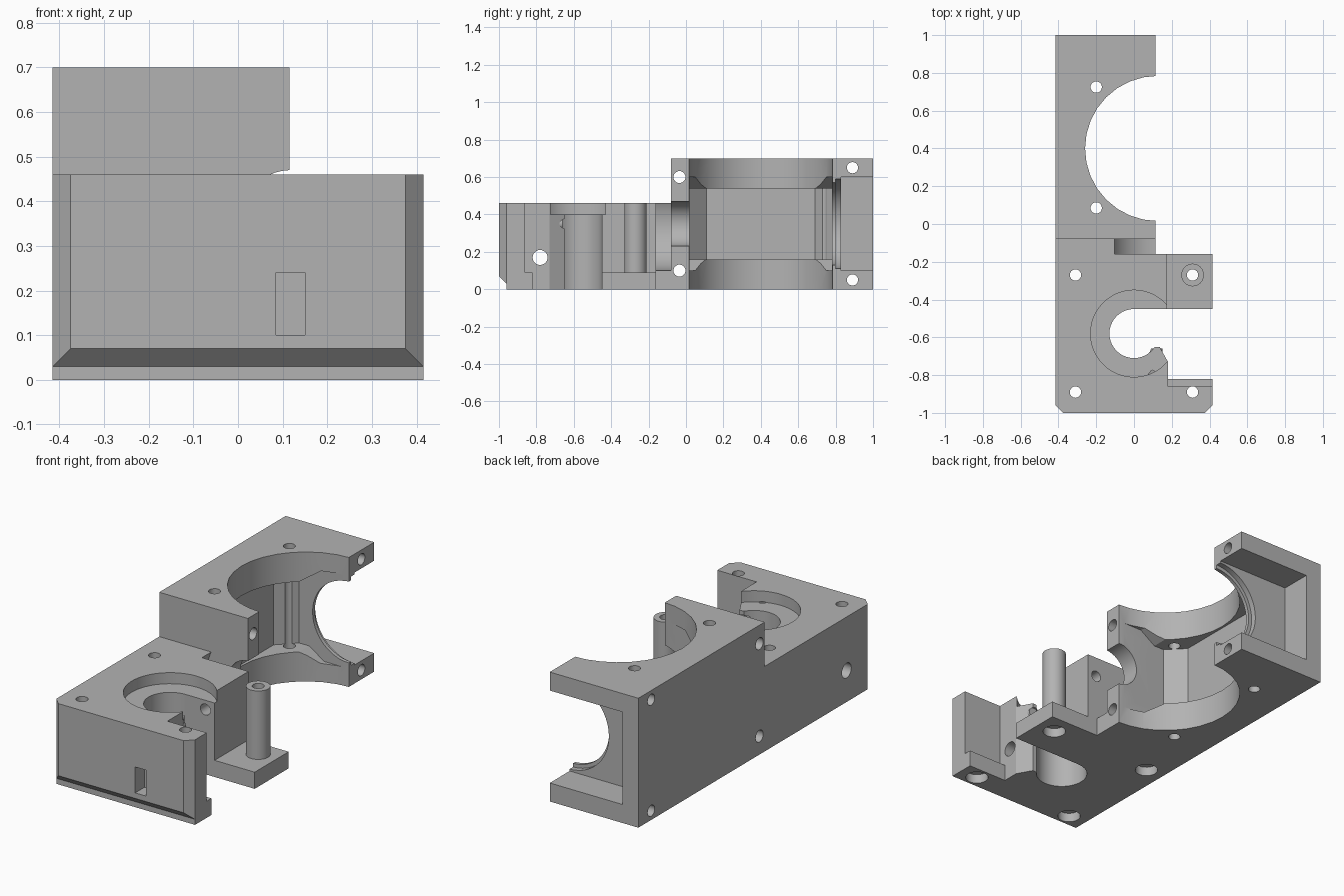
import bpy, bmesh, math
from mathutils import Matrix, Vector

if "Cube" in bpy.data.objects:
    bpy.data.objects.remove(bpy.data.objects["Cube"])

grey = bpy.data.materials.new("plain grey")
grey.use_nodes = True
COLOR = (0.45, 0.45, 0.45, 1)
grey.diffuse_color = COLOR
grey.node_tree.nodes["Principled BSDF"].inputs["Base Color"].default_value = COLOR


def make(name, bm):
    bmesh.ops.recalc_face_normals(bm, faces=bm.faces)
    mesh = bpy.data.meshes.new(name)
    bm.to_mesh(mesh)
    bm.free()
    mesh.materials.append(grey)
    ob = bpy.data.objects.new(name, mesh)
    bpy.context.scene.collection.objects.link(ob)
    return ob


def prism(name, points, direction):
    """Extrude a closed outline of 3D points."""
    bm = bmesh.new()
    face = bm.faces.new([bm.verts.new(p) for p in points])
    out = bmesh.ops.extrude_face_region(bm, geom=[face])
    moved = [v for v in out["geom"] if isinstance(v, bmesh.types.BMVert)]
    bmesh.ops.translate(bm, verts=moved, vec=direction)
    return make(name, bm)


def slab(name, outline, z0, z1):
    return prism(name, [(x, y, z0) for x, y in outline], (0, 0, z1 - z0))


def box(name, x0, x1, y0, y1, z0, z1):
    return slab(name, [(x0, y0), (x1, y0), (x1, y1), (x0, y1)], z0, z1)


def rod(name, a, b, r, r_end=None, sides=32):
    """Round bar or cone between points a and b; ends stay square to the main axis."""
    a, b = Vector(a), Vector(b)
    span = b - a
    axis = max(range(3), key=lambda i: abs(span[i]))
    u, v = [Vector((i == (axis + 1) % 3, i == (axis + 2) % 3, 0)) for i in (0, 1)], None
    e = [Vector([1.0 if j == i else 0.0 for j in range(3)]) for i in range(3)]
    u, v = e[(axis + 1) % 3], e[(axis + 2) % 3]
    bm = bmesh.new()
    rings = []
    for c, rad in ((a, r), (b, r if r_end is None else r_end)):
        ring = []
        for k in range(sides):
            t = math.tau * k / sides
            ring.append(bm.verts.new(c + rad * (math.cos(t) * u + math.sin(t) * v)))
        rings.append(ring)
    bm.faces.new(rings[0])
    bm.faces.new(rings[1])
    for k in range(sides):
        n = (k + 1) % sides
        bm.faces.new((rings[0][k], rings[0][n], rings[1][n], rings[1][k]))
    return make(name, bm)


def combine(target, tool, operation):
    mod = target.modifiers.new("join", "BOOLEAN")
    mod.operation, mod.solver, mod.object = operation, "EXACT", tool
    deps = bpy.context.evaluated_depsgraph_get()
    mesh = bpy.data.meshes.new_from_object(target.evaluated_get(deps))
    target.modifiers.clear()
    target.data = mesh
    bpy.data.objects.remove(tool)


# Front block outline with the side gap
body = slab("holder_body", [
    (-.415, -.05), (-.415, -.96), (-.375, -1), (.375, -1), (.415, -.96), (.415, -.86),
    (.18, -.86), (.18, -.73), (.135, -.65), (.10, -.65), (0, -.58), (0, -.45),
    (.175, -.45), (.175, -.16), (.115, -.16), (.115, -.05)], 0, .46)


def add(tool):
    combine(body, tool, "UNION")


def cut(tool):
    combine(body, tool, "DIFFERENCE")


# Disc recess behind the front block, before the rear block goes on
AX, AZ = .12, .35
cut(rod("disc_recess", (AX, -.16, AZ), (AX, 0, AZ), .25, sides=48))
rear = box("rear_block", -.415, .115, -.08, 1, 0, .70)
add(rear)
add(box("wall_lip", .1, .415, -.92, -.82, 0, .09))
add(box("post_base", .1, .415, -.45, -.16, 0, .09))
add(rod("post", (.31, -.27, .05), (.31, -.27, .46), .06))

# Bevelled step along the foot of the front
cut(prism("foot_step", [(-1, -1.1, -.1), (-1, -.96, -.1), (-1, -.96, .03),
                        (-1, -1, .07), (-1, -1.1, .17)], (2, 0, 0)))

# Vertical well with its counterbore
cut(rod("well", (0, -.58, -.1), (0, -.58, .5), .13, sides=40))
cut(rod("well_rim", (0, -.58, .40), (0, -.58, .5), .23, sides=48))

# Funnel and passage along the depth, and the small front pocket
cut(rod("passage", (AX, -.8, AZ), (AX, -.1, AZ), .03))
cut(rod("funnel", (.06, -1, AZ), (AX, -.66, AZ), .09, .03))
cut(box("front_pocket", .085, .15, -1.1, -.92, .10, .24))

# Rear chamber: vertical bore, chamfered cavity and flared mouth
cut(rod("bore", (.125, .40, -.1), (.125, .40, .8), .384, sides=32))
cut(slab("cavity", [(.2, .02), (-.18, .02), (-.27, .11), (-.27, .69), (-.18, .78), (.2, .78)],
         .16, .54))
cut(prism("mouth", [(.2, .02, .10), (-.03, .02, .10), (-.12, .02, .16), (-.12, .02, .54),
                    (-.03, .02, .60), (.2, .02, .60)], (0, .76, 0)))

# Round openings on the chamber ends and the rear pocket
cut(rod("front_opening", (AX, -.12, AZ), (AX, .1, AZ), .12, sides=40))
cut(rod("rear_opening", (AX, .7, AZ), (AX, .9, AZ), .22, sides=48))
cut(rod("rear_rim", (AX, .80, AZ), (AX, .9, AZ), .24, sides=48))
cut(box("rear_pocket", -.32, .2, .83, 1.1, .10, .60))

# Vertical screw holes, the front four with wide feet
for x in (-.31, .31):
    for y in (-.27, -.89):
        cut(rod("screw_hole", (x, y, -.1), (x, y, .6), .03, sides=24))
        cut(rod("screw_foot", (x, y, -.1), (x, y, .05), .058, sides=24))
for y in (.085, .725):
    cut(rod("screw_hole", (-.2, y, -.1), (-.2, y, .8), .03, sides=24))

# Cross screw holes
for y, z, r in ((-.035, .60, .032), (-.035, .10, .032), (.89, .65, .03), (.89, .05, .03),
                (-.78, .17, .04)):
    cut(rod("cross_hole", (-.5, y, z), (.3, y, z), r, sides=24))

# Crisp edges with smooth round walls
for ob in bpy.context.selected_objects:
    ob.select_set(False)
body.select_set(True)
bpy.context.view_layer.objects.active = body
bpy.ops.object.shade_smooth_by_angle(angle=math.radians(25))
